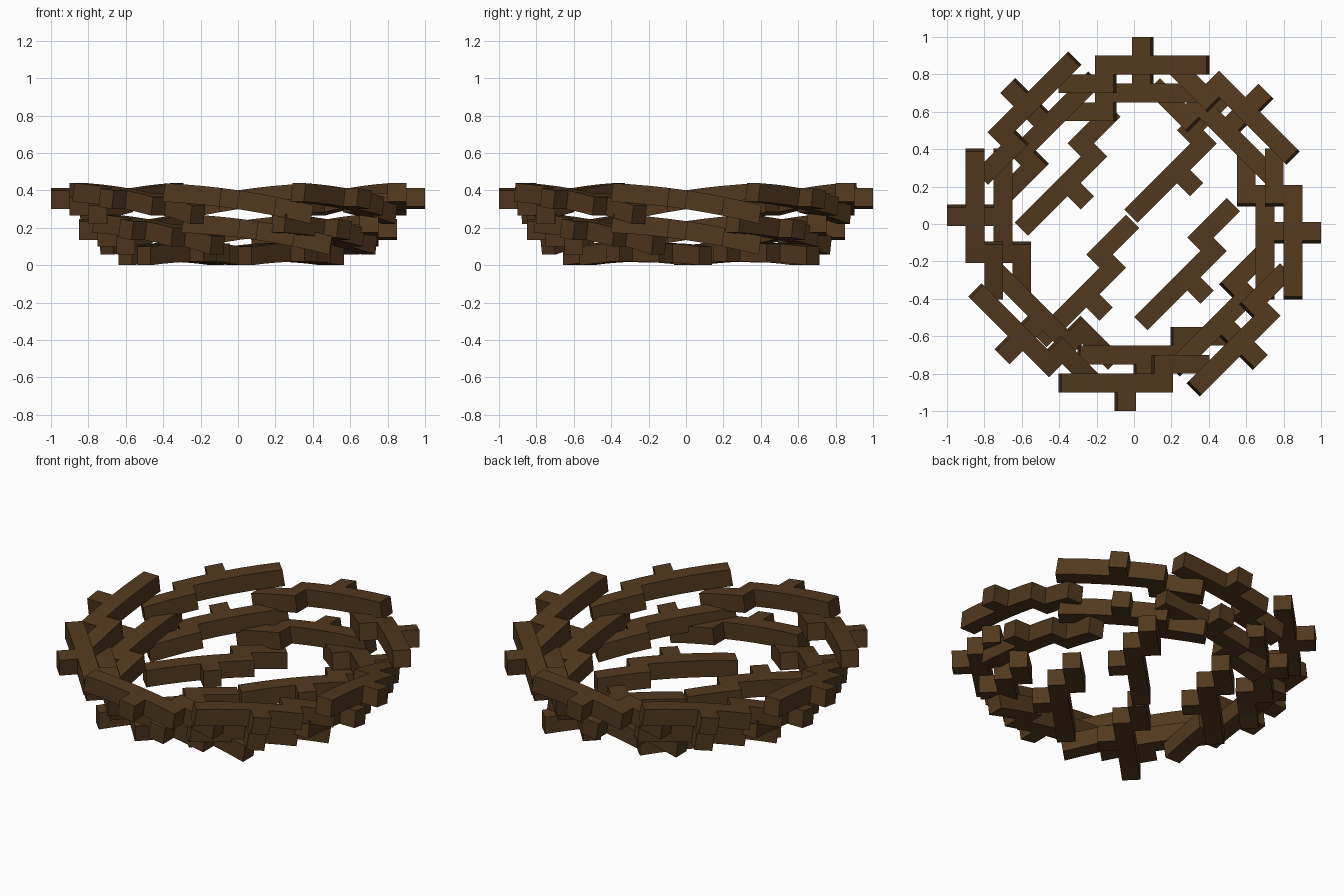
import bpy, bmesh
from math import radians
from mathutils import Matrix

if "Cube" in bpy.data.objects:
    bpy.data.objects.remove(bpy.data.objects["Cube"])

U = 0.1  # cell size of a twig

brown = bpy.data.materials.new("dark_twig")
brown.diffuse_color = (0.085, 0.04, 0.013, 1)
brown.use_nodes = True
brown.node_tree.nodes["Principled BSDF"].inputs["Base Color"].default_value = brown.diffuse_color

# Twig footprint: long bar, offset second bar, one short stub
CELLS = ({(i, 0) for i in range(-4, 2)} | {(i, 1) for i in range(1, 4)} | {(-1, -1)})


def twig_mesh():
    bm = bmesh.new()
    cache = {}

    def v(i, j, k):
        if (i, j, k) not in cache:
            bow = 0.02 * (1 - (i / 4) ** 2)  # gentle upward bow
            cache[i, j, k] = bm.verts.new((i * U, (j - 0.5) * U, (k - 0.5) * U + bow))
        return cache[i, j, k]

    for i, j in CELLS:
        c = [(i, j), (i + 1, j), (i + 1, j + 1), (i, j + 1)]
        bm.faces.new([v(*p, 1) for p in c])
        bm.faces.new([v(*p, 0) for p in reversed(c)])
        # side walls only where no neighbouring cell
        for n, (di, dj) in enumerate([(0, -1), (1, 0), (0, 1), (-1, 0)]):
            if (i + di, j + dj) not in CELLS:
                a, b = c[n], c[(n + 1) % 4]
                bm.faces.new([v(*a, 0), v(*b, 0), v(*b, 1), v(*a, 1)])
    me = bpy.data.meshes.new("twig")
    bm.to_mesh(me)
    bm.free()
    me.materials.append(brown)
    return me


twig = twig_mesh()


def add(name, matrix):
    ob = bpy.data.objects.new(name, twig)
    bpy.context.collection.objects.link(ob)
    ob.matrix_world = matrix


# Two rings of eight sloping twigs; some slide a little along their length
rings = [("upper_ring_twig", 0.85, 0.33, {3: 0.05, 7: 0.05}),
         ("lower_ring_twig", 0.70, 0.165, {0: 0.1, 3: 0.05, 7: 0.05})]
for name, radius, z, slide in rings:
    for k in range(8):
        add(f"{name}_{k + 1}",
            Matrix.Rotation(radians(45 * k), 4, 'Z')
            @ Matrix.Translation((slide.get(k, 0), -radius, z))
            @ Matrix.Rotation(radians(8.5), 4, 'Y'))

# Four parallel floor twigs
for n, (x, y) in enumerate([(-0.22, -0.34), (0.32, -0.25), (0.265, 0.325), (-0.32, 0.255)]):
    add(f"floor_twig_{n + 1}",
        Matrix.Translation((x, y, 0.05)) @ Matrix.Rotation(radians(45), 4, 'Z'))
